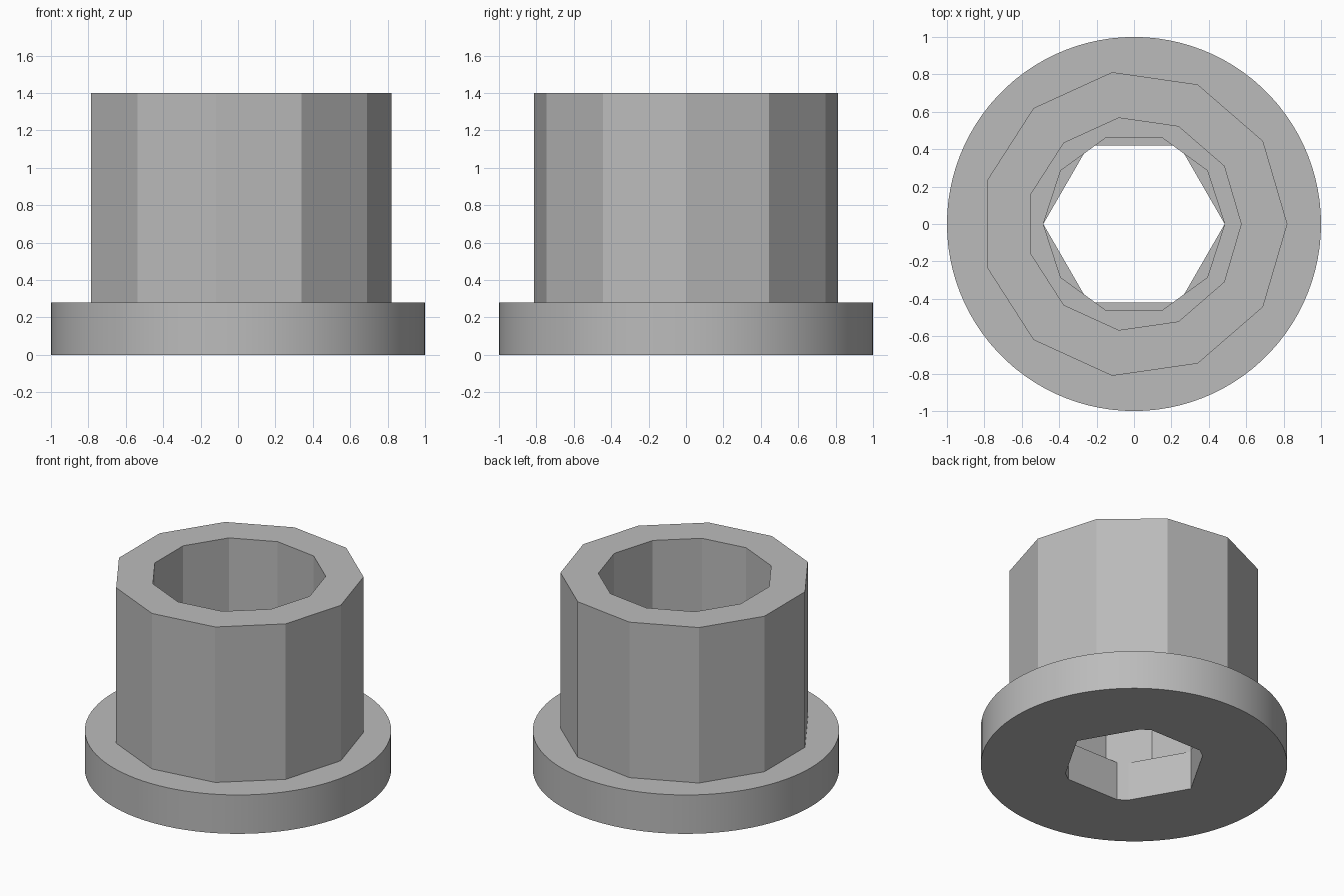
import bpy
import bmesh
from math import cos, sin, pi, atan2, radians
from mathutils import Vector

if "Cube" in bpy.data.objects:
    bpy.data.objects.remove(bpy.data.objects["Cube"], do_unlink=True)

FLANGE_H, STEP_Z, TOTAL_H = 0.28, 0.7, 1.4

grey = bpy.data.materials.new("plain grey")
grey.use_nodes = True
grey.diffuse_color = (0.5, 0.5, 0.5, 1)
grey.node_tree.nodes["Principled BSDF"].inputs["Base Color"].default_value = (0.5, 0.5, 0.5, 1)


def polygon(sides, radius):
    """Regular polygon with its first corner on +x."""
    return [(radius * cos(2 * pi * i / sides), radius * sin(2 * pi * i / sides))
            for i in range(sides)]


def clip(points, sides, radius):
    """Cut a convex outline down to a regular polygon."""
    bm = bmesh.new()
    bm.faces.new([bm.verts.new((x, y, 0)) for x, y in points])
    for i in range(sides):
        a = 2 * pi * (i + 0.5) / sides
        normal = Vector((cos(a), sin(a), 0))
        bmesh.ops.bisect_plane(bm, geom=bm.verts[:] + bm.edges[:] + bm.faces[:],
                               dist=1e-4, plane_co=normal * radius * cos(pi / sides),
                               plane_no=normal, clear_outer=True)
    result = sorted(((v.co.x, v.co.y) for v in bm.verts), key=lambda p: atan2(p[1], p[0]))
    bm.free()
    return result


def build(name, rings, closed):
    """Join (outline, height) rings: walls between equal outlines, flat rings otherwise."""
    bm = bmesh.new()
    loops, edges = [], []
    for outline, z in rings:
        vs = [bm.verts.new((x, y, z)) for x, y in outline]
        loops.append(vs)
        edges.append([bm.edges.new((v, vs[(i + 1) % len(vs)])) for i, v in enumerate(vs)])
    count = len(rings)
    for k in range(count if closed else count - 1):
        m = (k + 1) % count
        if rings[k][0] is rings[m][0]:
            a, b = loops[k], loops[m]
            for i in range(len(a)):
                j = (i + 1) % len(a)
                bm.faces.new((a[i], a[j], b[j], b[i]))
        else:
            bmesh.ops.triangle_fill(bm, edges=edges[k] + edges[m], use_beauty=True)
    bmesh.ops.recalc_face_normals(bm, faces=bm.faces[:])
    mesh = bpy.data.meshes.new(name)
    bm.to_mesh(mesh)
    bm.free()
    mesh.materials.append(grey)
    obj = bpy.data.objects.new(name, mesh)
    bpy.context.collection.objects.link(obj)
    bpy.ops.object.select_all(action="DESELECT")
    obj.select_set(True)
    bpy.context.view_layer.objects.active = obj
    bpy.ops.object.shade_smooth_by_angle(angle=radians(15))


# Round flange with a clipped hexagonal hole
rim = polygon(100, 1.0)
hex_hole = clip(polygon(6, 0.485), 10, 0.485)
build("flange", [(rim, 0), (rim, FLANGE_H), (hex_hole, FLANGE_H), (hex_hole, 0)], True)

# Faceted tube with a wide upper bore stepping down to a narrow one
outer = polygon(11, 0.82)
wide_bore = polygon(11, 0.573)
narrow_bore = polygon(10, 0.485)
build("tube", [(outer, FLANGE_H), (outer, TOTAL_H), (wide_bore, TOTAL_H),
               (wide_bore, STEP_Z), (narrow_bore, STEP_Z), (narrow_bore, FLANGE_H)], False)
